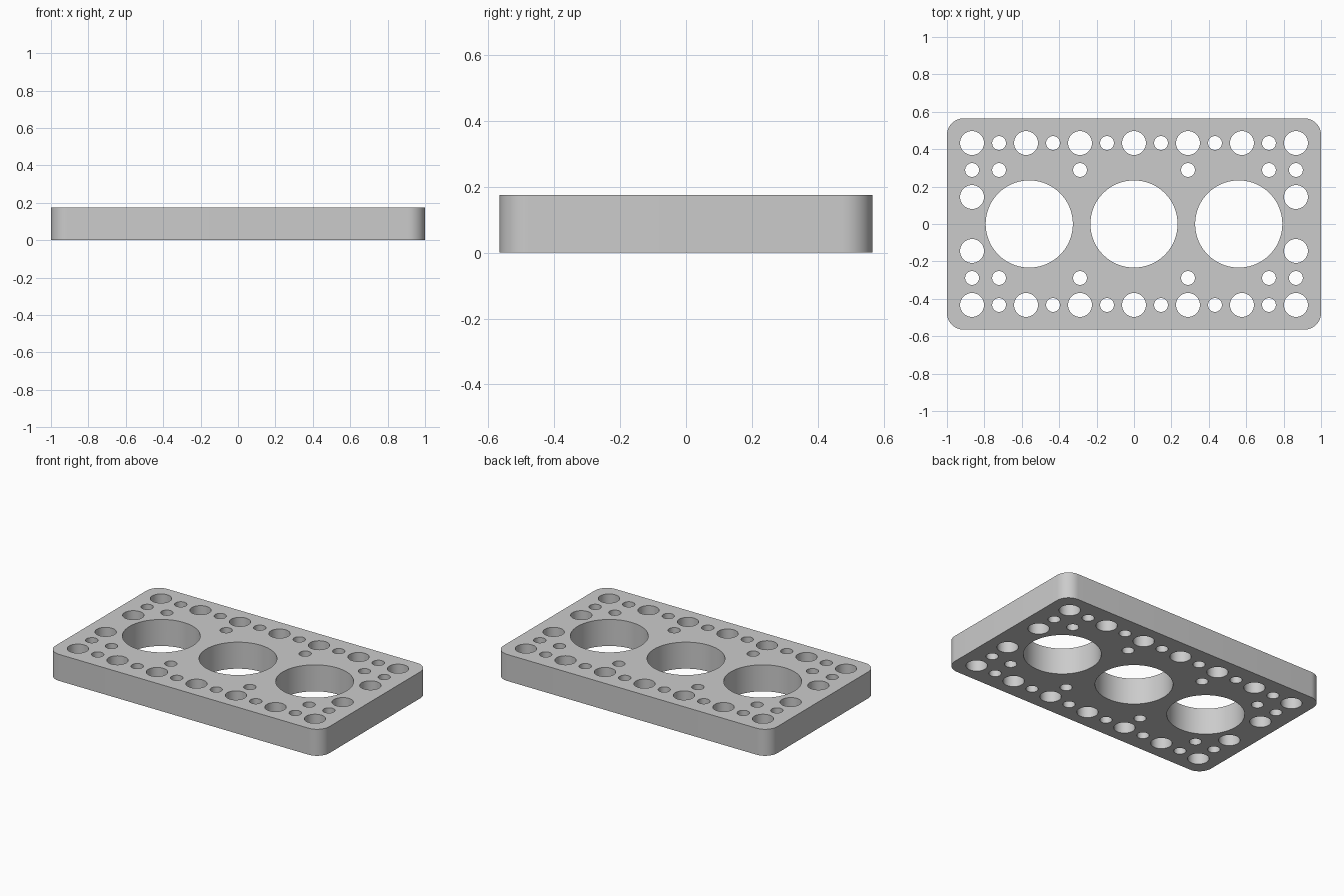
import bpy
import bmesh
from math import radians
from mathutils import Matrix

cube = bpy.data.objects.get("Cube")
if cube:
    bpy.data.objects.remove(cube, do_unlink=True)

LENGTH, WIDTH, HEIGHT = 2.0, 1.13, 0.175
CORNER = 0.09
PITCH = 0.1443
SMALL, MEDIUM, LARGE = 0.037, 0.064, 0.233

grey = bpy.data.materials.new("plain_grey")
grey.use_nodes = True
colour = (0.6, 0.6, 0.6, 1)
grey.diffuse_color = colour
grey.node_tree.nodes["Principled BSDF"].inputs["Base Color"].default_value = colour


def make_object(name, bm):
    mesh = bpy.data.meshes.new(name)
    bm.to_mesh(mesh)
    bm.free()
    mesh.materials.append(grey)
    obj = bpy.data.objects.new(name, mesh)
    bpy.context.collection.objects.link(obj)
    return obj


# Plate: box with rounded upright corners
bm = bmesh.new()
bmesh.ops.create_cube(bm, size=1)
bmesh.ops.scale(bm, vec=(LENGTH, WIDTH, HEIGHT), verts=bm.verts)
bmesh.ops.translate(bm, vec=(0, 0, HEIGHT / 2), verts=bm.verts)
uprights = [e for e in bm.edges
            if abs(e.verts[0].co.z - e.verts[1].co.z) > HEIGHT / 2]
bmesh.ops.bevel(bm, geom=uprights, offset=CORNER, offset_type='OFFSET',
                segments=12, profile=0.5, affect='EDGES')
plate = make_object("drilled_plate", bm)

# Hole layout on the pitch grid: (column, row, radius)
holes = [(x, 0, LARGE) for x in (-0.56, 0, 0.56)]
for side in (-1, 1):
    for col in range(-6, 7):
        radius = SMALL if col % 2 else MEDIUM
        holes.append((col * PITCH, side * 3 * PITCH, radius))
    for col in (-6, -5, -2, 2, 5, 6):
        holes.append((col * PITCH, side * 2 * PITCH, SMALL))
    for col in (-6, 6):
        holes.append((col * PITCH, side * PITCH, MEDIUM))

# Drill all holes with one cutter
bm = bmesh.new()
for x, y, radius in holes:
    bmesh.ops.create_cone(bm, cap_ends=True, segments=96 if radius == LARGE else 48,
                          radius1=radius, radius2=radius, depth=HEIGHT * 2,
                          matrix=Matrix.Translation((x, y, HEIGHT / 2)))
cutter = make_object("hole_cutter", bm)
cutter.hide_render = True

drill = plate.modifiers.new("holes", 'BOOLEAN')
drill.operation = 'DIFFERENCE'
drill.solver = 'EXACT'
drill.object = cutter

bpy.ops.object.select_all(action='DESELECT')
plate.select_set(True)
bpy.context.view_layer.objects.active = plate
bpy.ops.object.modifier_apply(modifier=drill.name)
bpy.data.objects.remove(cutter, do_unlink=True)
bpy.ops.object.shade_smooth_by_angle(angle=radians(30))
